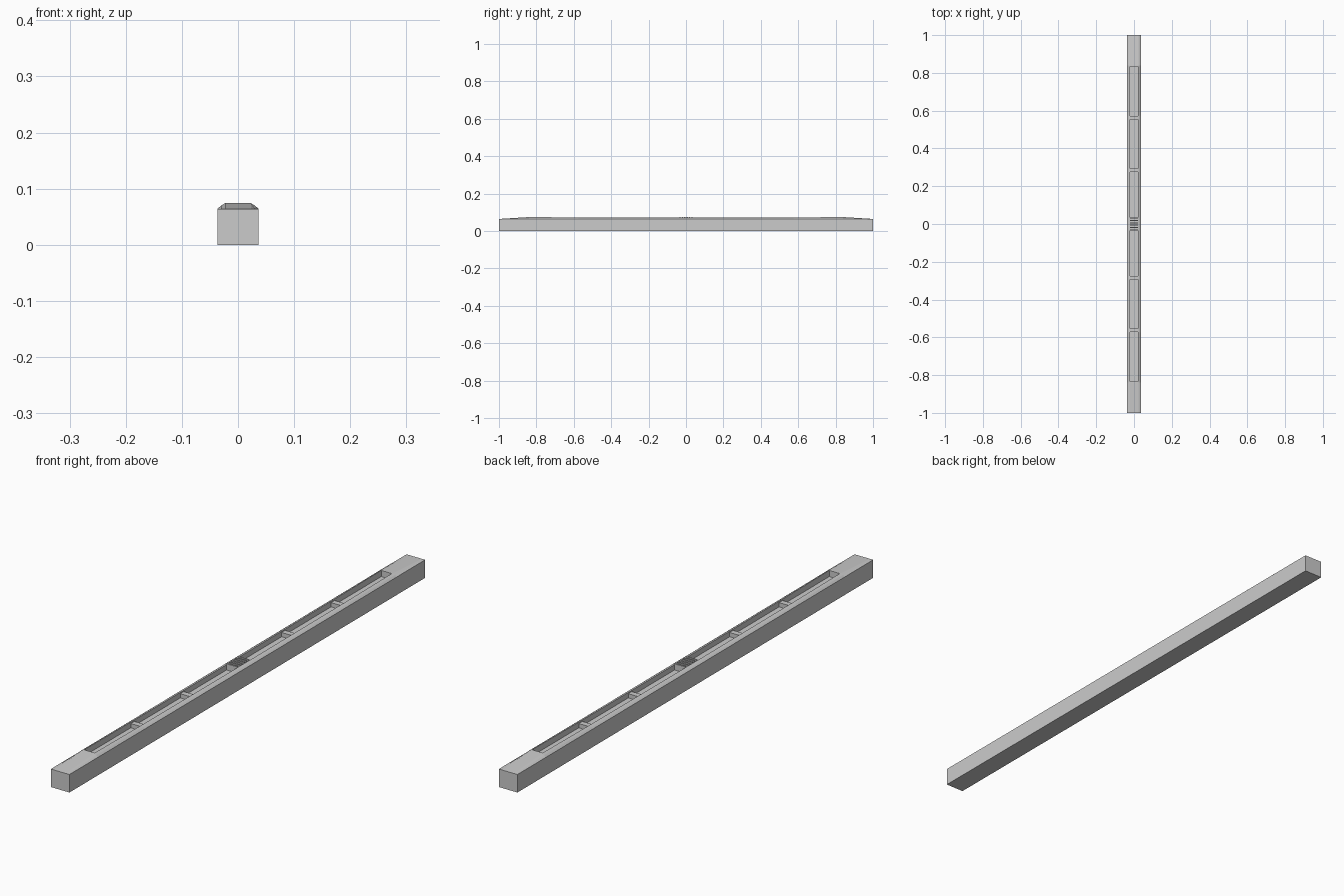
import bpy, bmesh

if "Cube" in bpy.data.objects:
    bpy.data.objects.remove(bpy.data.objects["Cube"])

HALF_W, EDGE_Z = 0.0366, 0.064
FLOOR_Z, IN_X = 0.052, 0.0207


def new_object(name, bm):
    bmesh.ops.recalc_face_normals(bm, faces=bm.faces)
    me = bpy.data.meshes.new(name)
    bm.to_mesh(me)
    bm.free()
    ob = bpy.data.objects.new(name, me)
    bpy.context.collection.objects.link(ob)
    return ob


def box(name, x0, x1, y0, y1, z0, z1):
    bm = bmesh.new()
    bmesh.ops.create_cube(bm, size=1)
    for v in bm.verts:
        v.co.x = x0 + (v.co.x + 0.5) * (x1 - x0)
        v.co.y = y0 + (v.co.y + 0.5) * (y1 - y0)
        v.co.z = z0 + (v.co.z + 0.5) * (z1 - z0)
    return new_object(name, bm)


def section(y, top):
    # Half cross-section: square side, shallow shoulder, flat top
    mid = EDGE_Z + (top - EDGE_Z) * 0.6
    half = [(HALF_W, 0), (HALF_W, EDGE_Z), (0.030, mid), (0.023, top)]
    return [(x, y, z) for x, z in half] + [(-x, y, z) for x, z in reversed(half)]


# Long bar with ramped ends and a slight dip along the top
half_stations = [(1.0, EDGE_Z), (0.84, 0.074), (0.575, 0.072)]
stations = [(-y, z) for y, z in half_stations] + [(0, 0.0705)] + half_stations[::-1]
bm = bmesh.new()
rings = [[bm.verts.new(p) for p in section(y, z)] for y, z in stations]
for a, b in zip(rings, rings[1:]):
    n = len(a)
    for i in range(n):
        j = (i + 1) % n
        bm.faces.new((a[i], a[j], b[j], b[i]))
bm.faces.new(rings[0])
bm.faces.new(rings[-1])
body = new_object("bar_body", bm)

# Trough cut along the top
cutter = box("trough_cutter", -IN_X, IN_X, -0.835, 0.835, FLOOR_Z, 0.1)
cutter.hide_render = True
cutter.hide_viewport = True
cut = body.modifiers.new("trough", "BOOLEAN")
cut.operation = "DIFFERENCE"
cut.solver = "EXACT"
cut.object = cutter

# Cross bars dividing the trough into six pockets
for s in (-1, 1):
    for y in (0.285, 0.563):
        box("cross_bar", -IN_X, IN_X, s * y - 0.01, s * y + 0.01, FLOOR_Z, 0.067)

# Ribbed centre block
box("centre_block", -IN_X, IN_X, -0.035, 0.035, FLOOR_Z, 0.066)
for i in range(6):
    y = -0.032 + i * 0.0128
    box("centre_rib", -IN_X, IN_X, y - 0.003, y + 0.003, 0.066, 0.074)
